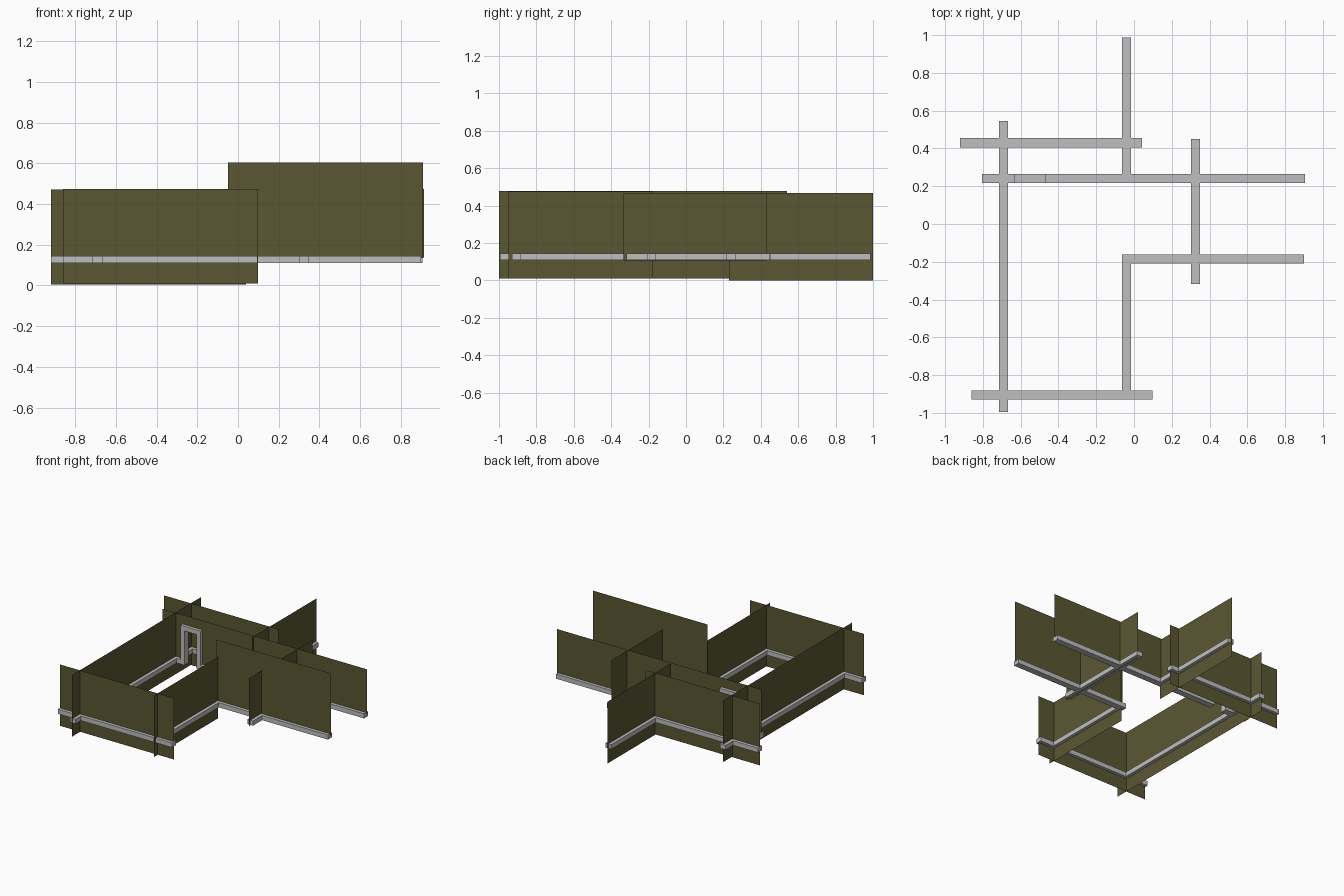
import bpy, bmesh

if "Cube" in bpy.data.objects:
    bpy.data.objects.remove(bpy.data.objects["Cube"])


def material(name, rgb):
    m = bpy.data.materials.new(name)
    m.diffuse_color = (*rgb, 1)
    m.use_nodes = True
    m.node_tree.nodes["Principled BSDF"].inputs["Base Color"].default_value = m.diffuse_color
    return m


OLIVE = material("olive panel", (0.105, 0.094, 0.033))
GREY = material("grey rail", (0.52, 0.52, 0.52))
HALF = 0.024              # half width of a rail
Z0, Z1 = 0.11, 0.145      # rail bottom and top


def finish(name, bm, mat):
    mesh = bpy.data.meshes.new(name)
    bm.to_mesh(mesh)
    bm.free()
    mesh.materials.append(mat)
    obj = bpy.data.objects.new(name, mesh)
    bpy.context.collection.objects.link(obj)


def place(axis, along, across, z):
    return (along, across, z) if axis == "x" else (across, along, z)


def panel(name, axis, across, outline):
    """Thin upright sheet from an outline of (along, z) points."""
    bm = bmesh.new()
    bm.faces.new([bm.verts.new(place(axis, a, across, z)) for a, z in outline])
    finish(name, bm, OLIVE)


def bar(name, axis, across, a0, a1, z0=Z0, z1=Z1):
    """Box-section rail or post centred on a sheet."""
    bm = bmesh.new()
    bmesh.ops.create_cube(bm, size=1)
    for v in bm.verts:
        a = a0 if v.co.x < 0 else a1
        c = across + 2 * HALF * v.co.y
        z = z0 if v.co.z < 0 else z1
        v.co = place(axis, a, c, z)
    bmesh.ops.recalc_face_normals(bm, faces=bm.faces)
    finish(name, bm, GREY)


# Walls: name, axis, position, panel start/end, panel bottom/top, rail start/end
walls = [
    ("back_wall", "x", 0.43, -0.92, 0.04, 0.005, 0.472, -0.92, 0.042),
    ("tall_wall", "x", -0.185, -0.05, 0.91, 0.135, 0.605, -0.062, 0.90),
    ("front_wall", "x", -0.905, -0.86, 0.098, 0.01, 0.475, -0.86, 0.097),
    ("left_wall", "y", -0.69, -1.0, 0.54, 0.01, 0.478, -0.995, 0.545),
    ("rear_wall", "y", -0.04, 0.23, 1.0, 0.0, 0.468, 0.22, 0.987),
    ("right_wall", "y", 0.325, -0.335, 0.43, 0.107, 0.468, -0.318, 0.45),
    ("inner_wall", "y", -0.04, -0.95, -0.18, 0.01, 0.475, -0.93, -0.162),
]
for name, axis, pos, p0, p1, zb, zt, r0, r1 in walls:
    panel(name, axis, pos, [(p0, zb), (p1, zb), (p1, zt), (p0, zt)])
    bar(name + "_rail", axis, pos, r0, r1)

# Wall with a doorway
Y, L, R, TOP, T = 0.24, -0.635, -0.465, 0.405, 0.035
l, r = L + T / 2, R - T / 2
panel("door_wall", "x", Y, [
    (-0.80, 0.138), (l, 0.138), (l, TOP - T / 2), (r, TOP - T / 2),
    (r, 0.138), (0.915, 0.138), (0.915, 0.475), (-0.80, 0.475)])
bar("door_wall_rail_left", "x", Y, -0.805, L)
bar("door_wall_rail_right", "x", Y, R, 0.906)

# Door frame
bar("door_post_left", "x", Y, L, L + T, Z0, TOP)
bar("door_post_right", "x", Y, R - T, R, Z0, TOP)
bar("door_lintel", "x", Y, L + T, R - T, TOP - T, TOP)
